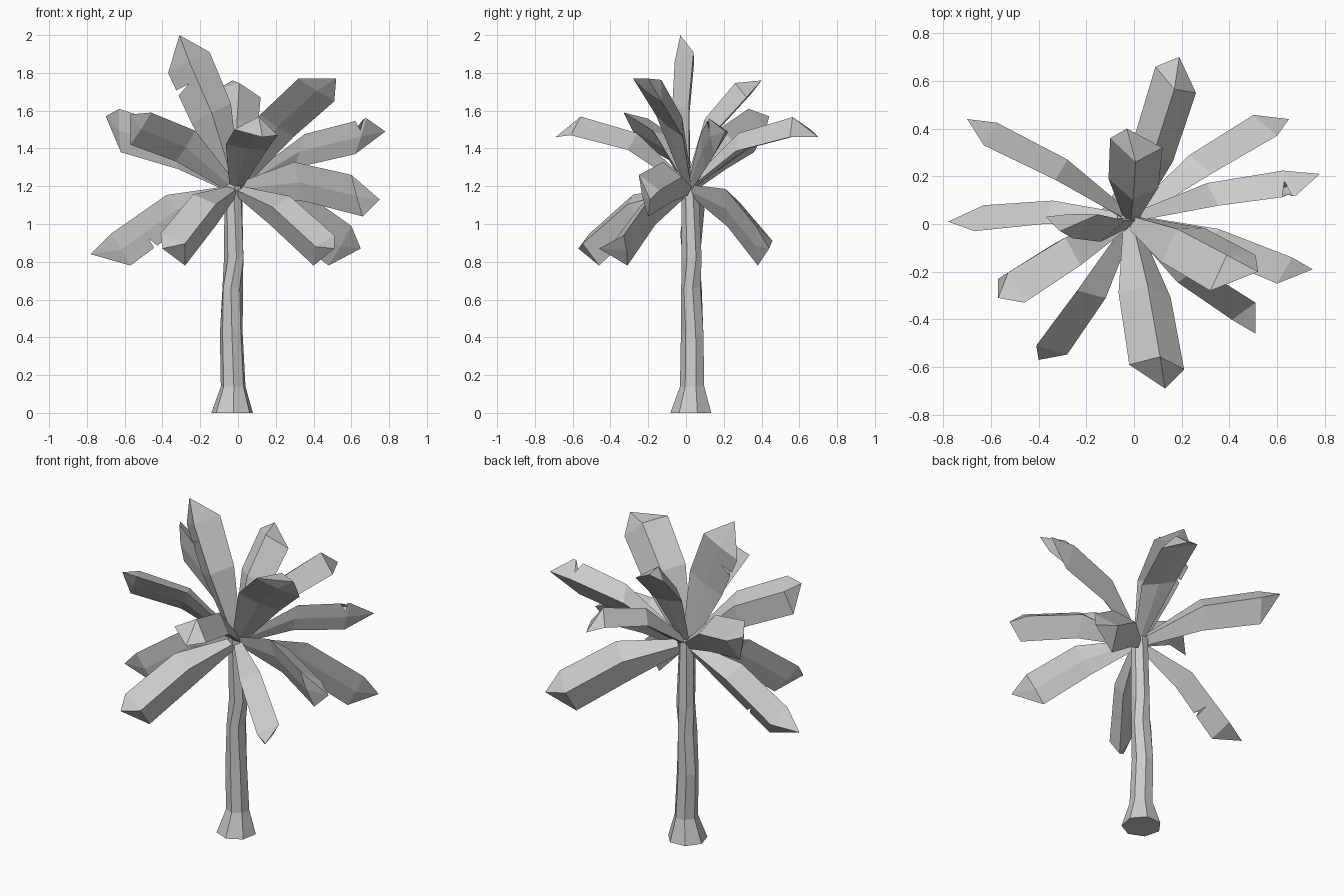
import bpy, bmesh, math
from mathutils import Vector

if "Cube" in bpy.data.objects:
    bpy.data.objects.remove(bpy.data.objects["Cube"])

def make_object(name, bm):
    bmesh.ops.recalc_face_normals(bm, faces=bm.faces)
    mesh = bpy.data.meshes.new(name)
    bm.to_mesh(mesh)
    bm.free()
    ob = bpy.data.objects.new(name, mesh)
    bpy.context.collection.objects.link(ob)
    return ob

# Trunk: seven-sided lofted rings (x, y, z, radius, twist), flared at the foot
RINGS = [(-.03, .03, 0, .113, .3), (-.025, .035, .14, .067, .3), (-.035, .035, .42, .062, .3),
         (-.03, .03, .66, .056, .1), (-.02, .03, .82, .054, .5), (-.025, .022, 1.22, .047, .3)]
SIDES = 7
bm = bmesh.new()
loops = []
for x, y, z, r, tw in RINGS:
    loops.append([bm.verts.new((x + r * math.cos(2 * math.pi * (i + tw) / SIDES),
                                y + r * math.sin(2 * math.pi * (i + tw) / SIDES), z))
                  for i in range(SIDES)])
for a, b in zip(loops, loops[1:]):
    for i in range(SIDES):
        j = (i + 1) % SIDES
        bm.faces.new((a[i], a[j], b[j], b[i]))
bm.faces.new(loops[0][::-1])
bm.faces.new(loops[-1])
make_object("trunk", bm)

# Fronds: tip, left shoulder, right shoulder of each ridged leaf
FRONDS = [
    ((.19, .70, 1.46), (.09, .66, 1.50), (.26, .55, 1.46)),
    ((.65, .44, .87), (.48, .38, .78), (.60, .37, .99)),
    ((.78, .21, 1.49), (.62, .15, 1.37), (.68, .12, 1.56)),
    ((.75, -.19, 1.13), (.66, -.20, 1.04), (.60, -.25, 1.26)),
    ((.52, -.20, 1.77), (.51, -.13, 1.65), (.32, -.28, 1.77)),
    ((.51, -.46, .87), (.51, -.33, .94), (.40, -.31, .78)),
    ((.13, -.69, 1.46), (.21, -.61, 1.47), (-.02, -.59, 1.50)),
    ((-.40, -.57, .87), (-.28, -.46, .78), (-.41, -.51, .95)),
    ((-.57, -.31, 1.58), (-.46, -.33, 1.59), (-.57, -.23, 1.42)),
    ((-.78, .01, .84), (-.67, -.03, .95), (-.57, .0, .78)),
    ((-.70, .44, 1.57), (-.63, .33, 1.61), (-.62, .36, 1.38)),
    ((-.31, -.03, 2.0), (-.37, .03, 1.80), (-.15, .04, 1.91)),
    ((-.03, .40, 1.76), (-.10, .36, 1.72), (.12, .32, 1.67)),
]
# torn leaves: index -> (edge, notch start, notch end)
TORN = {2: (2, .82, .95), 9: (2, .5, .56), 11: (0, .55, .65)}
CROWN = Vector((-.015, .015, 1.19))

def frond(index, tip, left, right):
    tip, left, right = Vector(tip), Vector(left), Vector(right)
    centre = (left + right) / 2
    along = centre - CROWN
    side = (left - right) / 2
    up = along.cross(side).normalized()
    bm = bmesh.new()

    def section(c, width, depth):
        # left edge, ridge, right edge, nearly flat underside
        return [bm.verts.new(p) for p in (c + side * width, c + up * depth,
                                          c - side * width, c - up * .008)]

    arch = up * .015 + Vector((0, 0, .05))
    root = section(CROWN + along * .06, .33, .035)
    mid = section(CROWN + along * .52 + arch, .95, .085)
    end = section(centre, 1.0, .095)
    t = bm.verts.new(tip)
    for e in (0, 2):
        torn = TORN.get(index, (None, 0, 0))
        if torn[0] == e:
            n1 = bm.verts.new(mid[e].co.lerp(end[e].co, torn[1]))
            n3 = bm.verts.new(mid[e].co.lerp(end[e].co, torn[2]))
        for r in (1, 3):
            bm.faces.new((root[e], mid[e], mid[r], root[r]))
            if torn[0] == e:
                # narrow notch cut into the leaf edge
                n2 = bm.verts.new(n3.co.lerp(mid[r].co.lerp(end[r].co, torn[2]), .6))
                bm.faces.new((mid[e], n1, n2, mid[r]))
                bm.faces.new((n2, n3, end[e], end[r]))
                bm.faces.new((n2, end[r], mid[r]))
            else:
                bm.faces.new((mid[e], end[e], end[r], mid[r]))
            bm.faces.new((end[e], t, end[r]))
    bm.faces.new(root)
    make_object("frond_%02d" % (index + 1), bm)

for i, pts in enumerate(FRONDS):
    frond(i, *pts)
